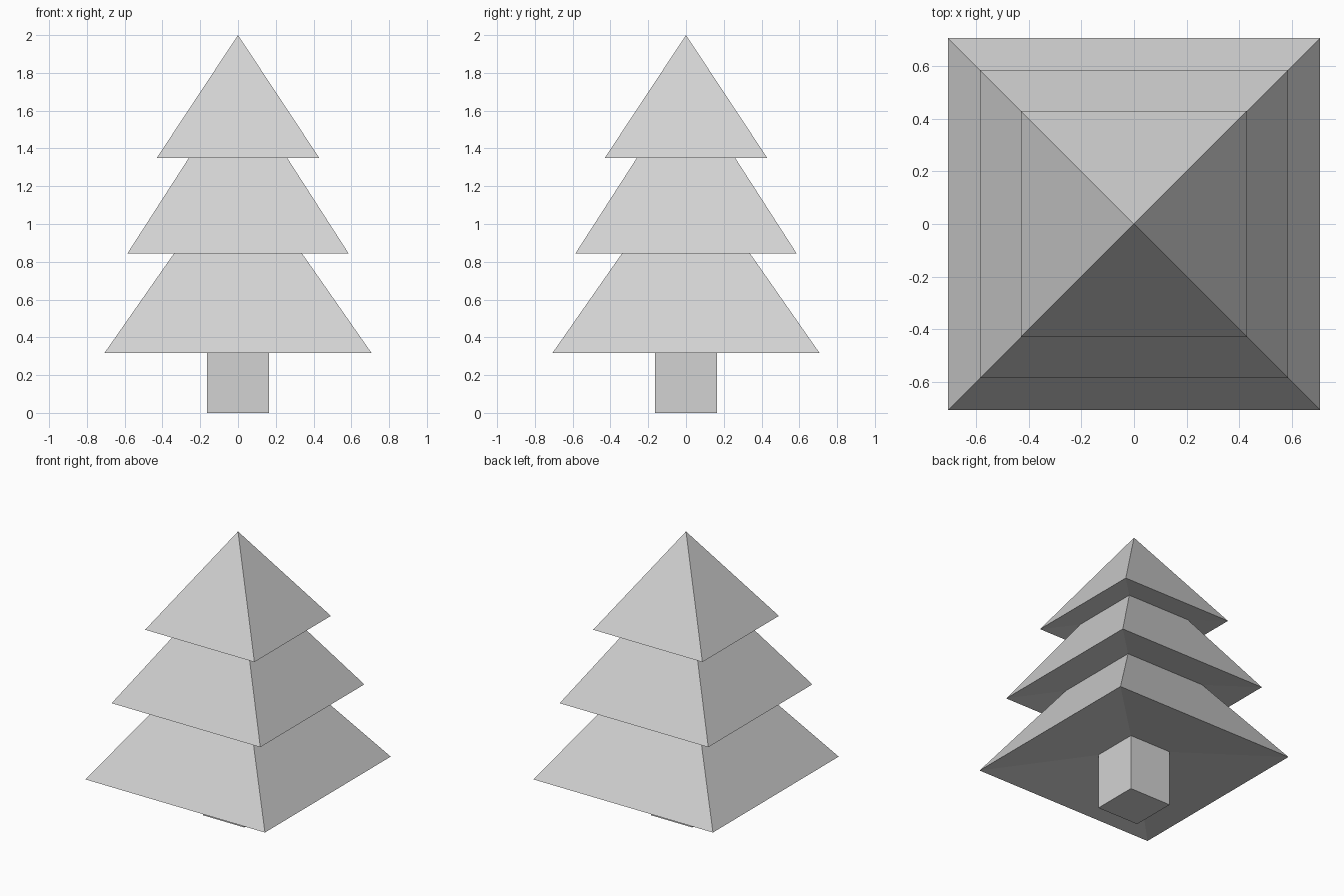
import bpy
import bmesh

# Remove the default cube
cube = bpy.data.objects.get("Cube")
if cube:
    bpy.data.objects.remove(cube, do_unlink=True)

# Single flat colour
grey = bpy.data.materials.new("light_grey")
grey.use_nodes = True
colour = (0.65, 0.65, 0.65, 1)
grey.diffuse_color = colour
grey.node_tree.nodes["Principled BSDF"].inputs["Base Color"].default_value = colour


def square_loft(name, profile, cap_start=False, cap_end=False):
    """Skin square rings given as (half width, height); zero width is a tip."""
    bm = bmesh.new()
    corners = [(-1, -1), (1, -1), (1, 1), (-1, 1)]
    rings = []
    for half, z in profile:
        if half == 0:
            rings.append([bm.verts.new((0, 0, z))] * 4)
        else:
            rings.append([bm.verts.new((x * half, y * half, z)) for x, y in corners])
    for low, high in zip(rings, rings[1:]):
        for i in range(4):
            j = (i + 1) % 4
            loop = dict.fromkeys((low[i], low[j], high[j], high[i]))
            bm.faces.new(list(loop))
    if cap_start:
        bm.faces.new(rings[0][::-1])
    if cap_end:
        bm.faces.new(rings[-1])
    bmesh.ops.recalc_face_normals(bm, faces=bm.faces)
    mesh = bpy.data.meshes.new(name)
    bm.to_mesh(mesh)
    bm.free()
    mesh.materials.append(grey)
    obj = bpy.data.objects.new(name, mesh)
    bpy.context.collection.objects.link(obj)
    return obj


# Trunk, running up into the hollow underside of the foliage
square_loft("trunk", [(0.163, 0), (0.163, 0.41)], cap_start=True, cap_end=True)

# Foliage tiers: hollowed underside, rim, then a slope up to the tip
tiers = [
    ("lower_foliage", 0.707, 0.317, 0.10, 1.329),
    ("middle_foliage", 0.585, 0.845, 0.08, 1.754),
    ("upper_foliage", 0.43, 1.35, 0.05, 2.0),
]
for name, half, rim, hollow, tip in tiers:
    square_loft(name, [(0, rim + hollow), (half, rim), (0, tip)])
